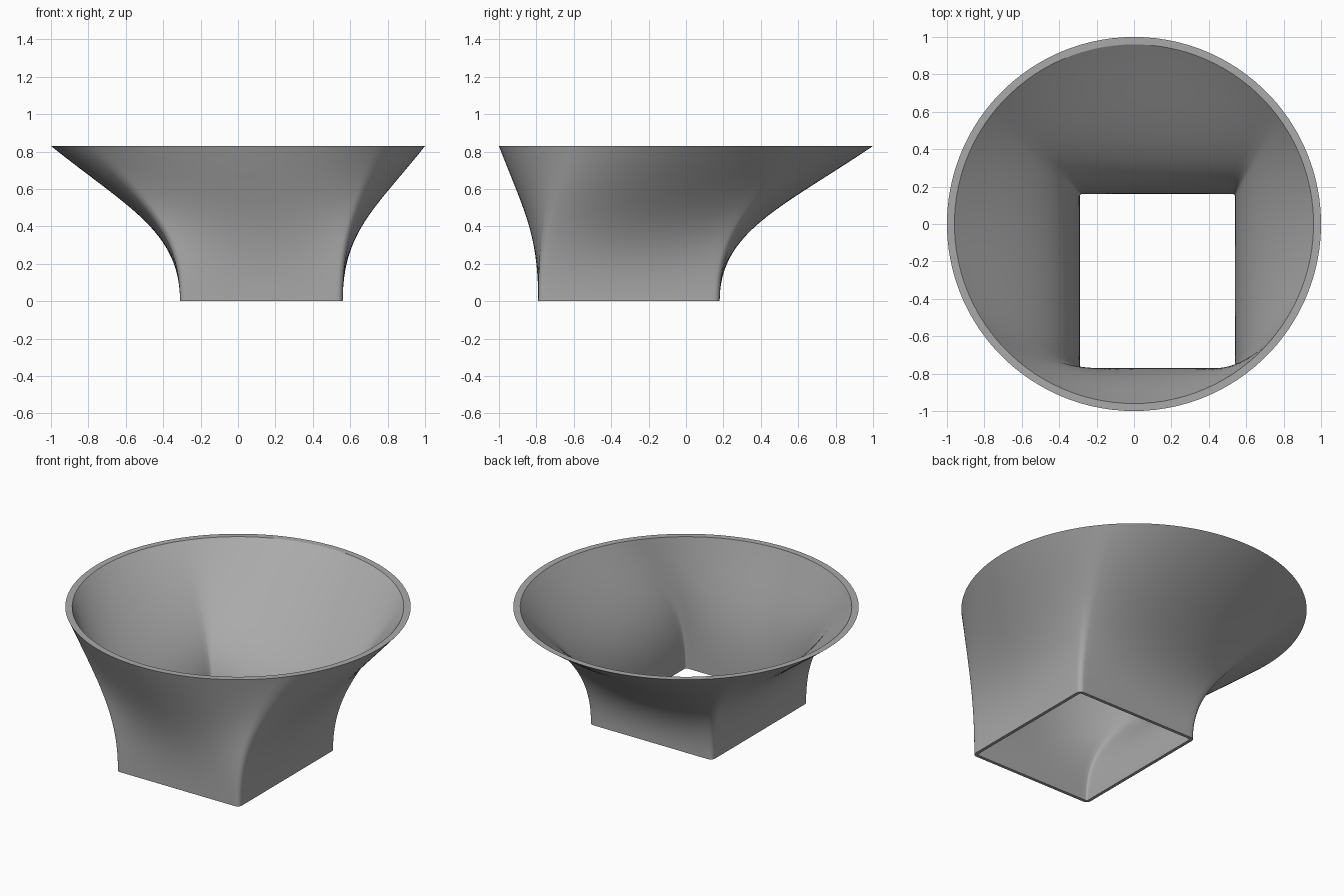
import bpy, bmesh
from math import pi, sin, cos, radians
from mathutils import Vector

cube = bpy.data.objects.get("Cube")
if cube:
    bpy.data.objects.remove(cube)

HEIGHT, ROWS, SIDE, CORNER = 0.83, 32, 28, 6
CENTRE = Vector((0.125, -0.305))   # the square end is offset from the round one
HALF = Vector((0.435, 0.485))
RIDGE, SPREAD = radians(40), radians(3)   # where the square's corners meet the circle


def square_and_circle(inset, rim_radius, fillet):
    """Matching points round the rounded square and the circle."""
    core = HALF - Vector((inset + fillet, inset + fillet))
    signs = [(1, 1), (-1, 1), (-1, -1), (1, -1)]
    ridges = [RIDGE, pi - RIDGE, pi + RIDGE, 2 * pi - RIDGE]
    square, circle = [], []

    def add(point, angle):
        square.append(point)
        circle.append(Vector((cos(angle), sin(angle))) * rim_radius)

    for i, (sx, sy) in enumerate(signs):
        middle = CENTRE + Vector((sx * core.x, sy * core.y))
        for j in range(CORNER + 1):
            f = j / CORNER
            turn = (i + f) * pi / 2
            point = middle + Vector((cos(turn), sin(turn))) * fillet
            add(point, ridges[i] + (2 * f - 1) * SPREAD)
        # straight side up to the next corner
        nx, ny = signs[(i + 1) % 4]
        turn = (i + 1) * pi / 2
        end = CENTRE + Vector((nx * core.x, ny * core.y)) + Vector((cos(turn), sin(turn))) * fillet
        start_angle = ridges[i] + SPREAD
        end_angle = ridges[(i + 1) % 4] + (2 * pi if i == 3 else 0) - SPREAD
        for j in range(1, SIDE):
            f = j / SIDE
            add(point.lerp(end, f), start_angle + (end_angle - start_angle) * f)
    return square, circle


def flare(u):
    """Upright at the foot, sweeping outward at the rim: (blend, height)."""
    a, b, c = 3 * u * (1 - u) ** 2, 3 * u * u * (1 - u), u ** 3
    return 0.4 * b + c, (0.45 * a + 0.6 * b + c) * HEIGHT


def wall(bm, inset, rim_radius, fillet):
    square, circle = square_and_circle(inset, rim_radius, fillet)
    rings = []
    for r in range(ROWS + 1):
        blend, z = flare(r / ROWS)
        rings.append([bm.verts.new((*s.lerp(c, blend), z)) for s, c in zip(square, circle)])
    for low, high in zip(rings, rings[1:]):
        bridge(bm, low, high)
    return rings


def bridge(bm, low, high):
    n = len(low)
    for i in range(n):
        k = (i + 1) % n
        bm.faces.new((low[i], low[k], high[k], high[i]))


# Outer and inner walls, joined by the foot edge and the rim
bm = bmesh.new()
outer = wall(bm, 0, 1.0, 0.03)
inner = wall(bm, 0.02, 0.96, 0.012)
bridge(bm, outer[0], inner[0])
bridge(bm, outer[-1], inner[-1])
bmesh.ops.recalc_face_normals(bm, faces=bm.faces)
mesh = bpy.data.meshes.new("square_to_round_funnel")
bm.to_mesh(mesh)
bm.free()
funnel = bpy.data.objects.new("square_to_round_funnel", mesh)
bpy.context.collection.objects.link(funnel)

grey = bpy.data.materials.new("plain_grey")
grey.use_nodes = True
colour = (0.4, 0.4, 0.4, 1)
grey.diffuse_color = colour
grey.node_tree.nodes["Principled BSDF"].inputs["Base Color"].default_value = colour
mesh.materials.append(grey)

bpy.ops.object.select_all(action="DESELECT")
funnel.select_set(True)
bpy.context.view_layer.objects.active = funnel
bpy.ops.object.shade_smooth_by_angle(angle=radians(30))
